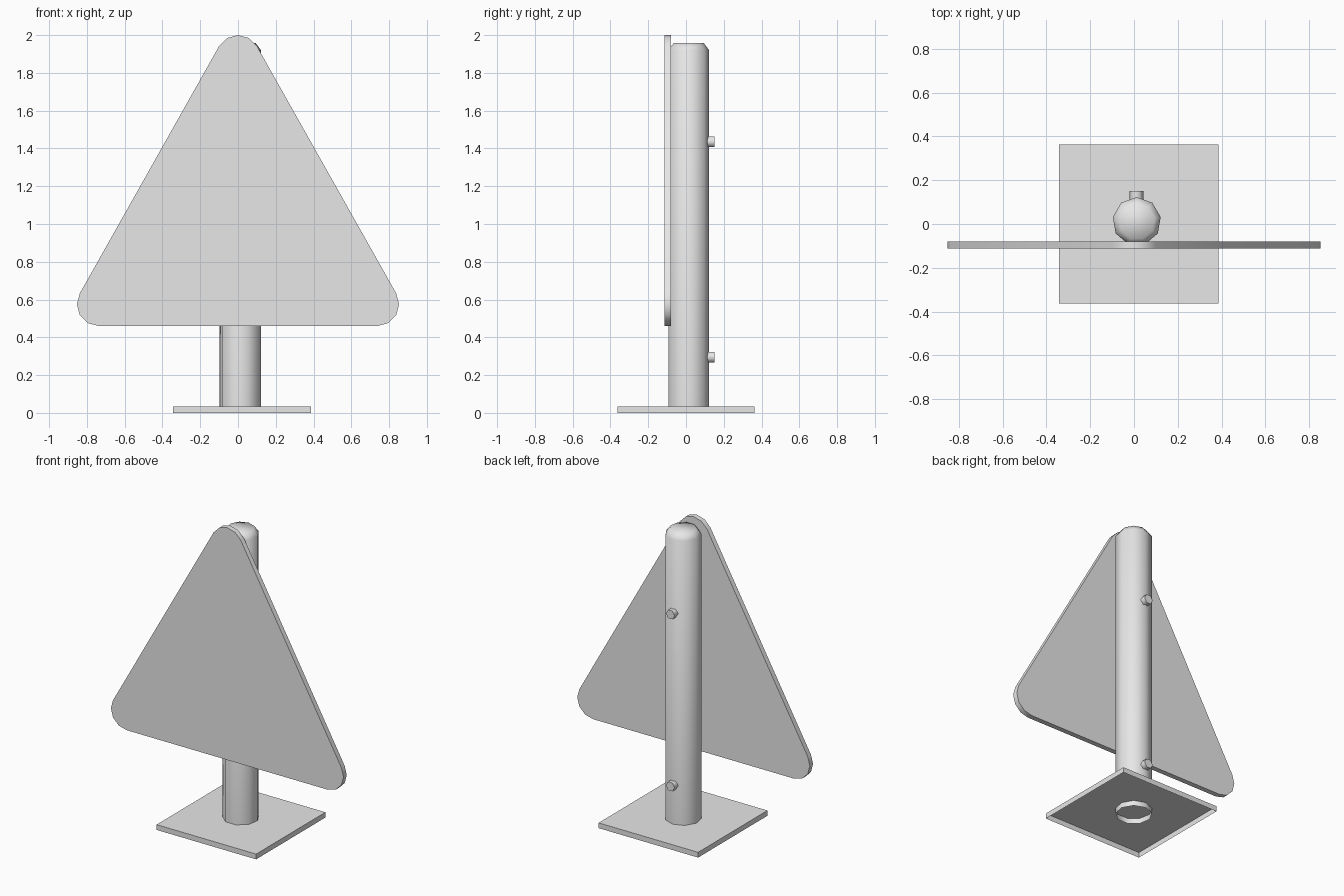
import bpy, bmesh
from math import radians, sin, cos, pi
from mathutils import Vector

cube = bpy.data.objects.get("Cube")
if cube:
    bpy.data.objects.remove(cube, do_unlink=True)

# One plain grey for every part
grey = bpy.data.materials.new("light_grey")
grey.use_nodes = True
colour = (0.8, 0.8, 0.8, 1)
grey.diffuse_color = colour
grey.node_tree.nodes["Principled BSDF"].inputs["Base Color"].default_value = colour


def make_object(name, bm, smooth_angle=None):
    mesh = bpy.data.meshes.new(name)
    bm.to_mesh(mesh)
    bm.free()
    obj = bpy.data.objects.new(name, mesh)
    bpy.context.collection.objects.link(obj)
    mesh.materials.append(grey)
    if smooth_angle:
        bpy.ops.object.select_all(action="DESELECT")
        obj.select_set(True)
        bpy.context.view_layer.objects.active = obj
        bpy.ops.object.shade_smooth_by_angle(angle=radians(smooth_angle))
    return obj


def stacked_rings(centre, axis, side, sides, rings, start=0):
    """Open-bottomed tube through (distance, radius) rings, capped at the end."""
    bm = bmesh.new()
    up = axis.cross(side)
    loops = []
    for dist, radius in rings:
        angles = [start + 2 * pi * i / sides for i in range(sides)]
        loops.append([bm.verts.new(centre + axis * dist
                                   + (side * cos(a) + up * sin(a)) * radius)
                      for a in angles])
    for low, high in zip(loops, loops[1:]):
        for i in range(sides):
            j = (i + 1) % sides
            bm.faces.new((low[i], low[j], high[j], high[i]))
    bm.faces.new(loops[-1])
    return bm


X, Y, Z = Vector((1, 0, 0)), Vector((0, 1, 0)), Vector((0, 0, 1))

# Base: thin square tray, open underneath
bm = bmesh.new()
bmesh.ops.create_cube(bm, size=1)
bmesh.ops.scale(bm, verts=bm.verts, vec=(0.73, 0.726, 0.035))
bmesh.ops.translate(bm, verts=bm.verts, vec=(0.022, 0, 0.0175))
bm.normal_update()
bottom = [f for f in bm.faces if f.normal.z < -0.5]
bmesh.ops.delete(bm, geom=bottom, context="FACES_ONLY")
make_object("base_plate", bm)

# Post: nine-sided hollow tube with a bevelled cap
bm = stacked_rings(Vector((0.0125, 0.012, 0)), Z, X, 9,
                   [(0, 0.111), (1.92, 0.111), (1.957, 0.083)], start=pi / 2)
make_object("post", bm, 60)

# Sign board: triangle with rounded corners, extruded backwards
bm = bmesh.new()
radius = 0.115
outline = []
for cx, cz, first in ((0, 1.885, 30), (-0.738, 0.575, 150), (0.738, 0.575, 270)):
    for step in range(5):
        a = radians(first + 30 * step)
        outline.append(bm.verts.new((cx + radius * cos(a), -0.113,
                                     cz + radius * sin(a))))
face = bm.faces.new(outline)
back = bmesh.ops.extrude_face_region(bm, geom=[face], use_keep_orig=True)
moved = [v for v in back["geom"] if isinstance(v, bmesh.types.BMVert)]
bmesh.ops.translate(bm, verts=moved, vec=(0, 0.034, 0))
bmesh.ops.recalc_face_normals(bm, faces=bm.faces)
make_object("sign_board", bm, 40)

# Bolts: two hexagonal heads on the back of the post
for label, height in (("lower", 0.295), ("upper", 1.435)):
    bm = stacked_rings(Vector((0.0105, 0.09, height)), Y, X, 6,
                       [(0, 0.032), (0.06, 0.032)])
    make_object(label + "_bolt", bm, 65)
